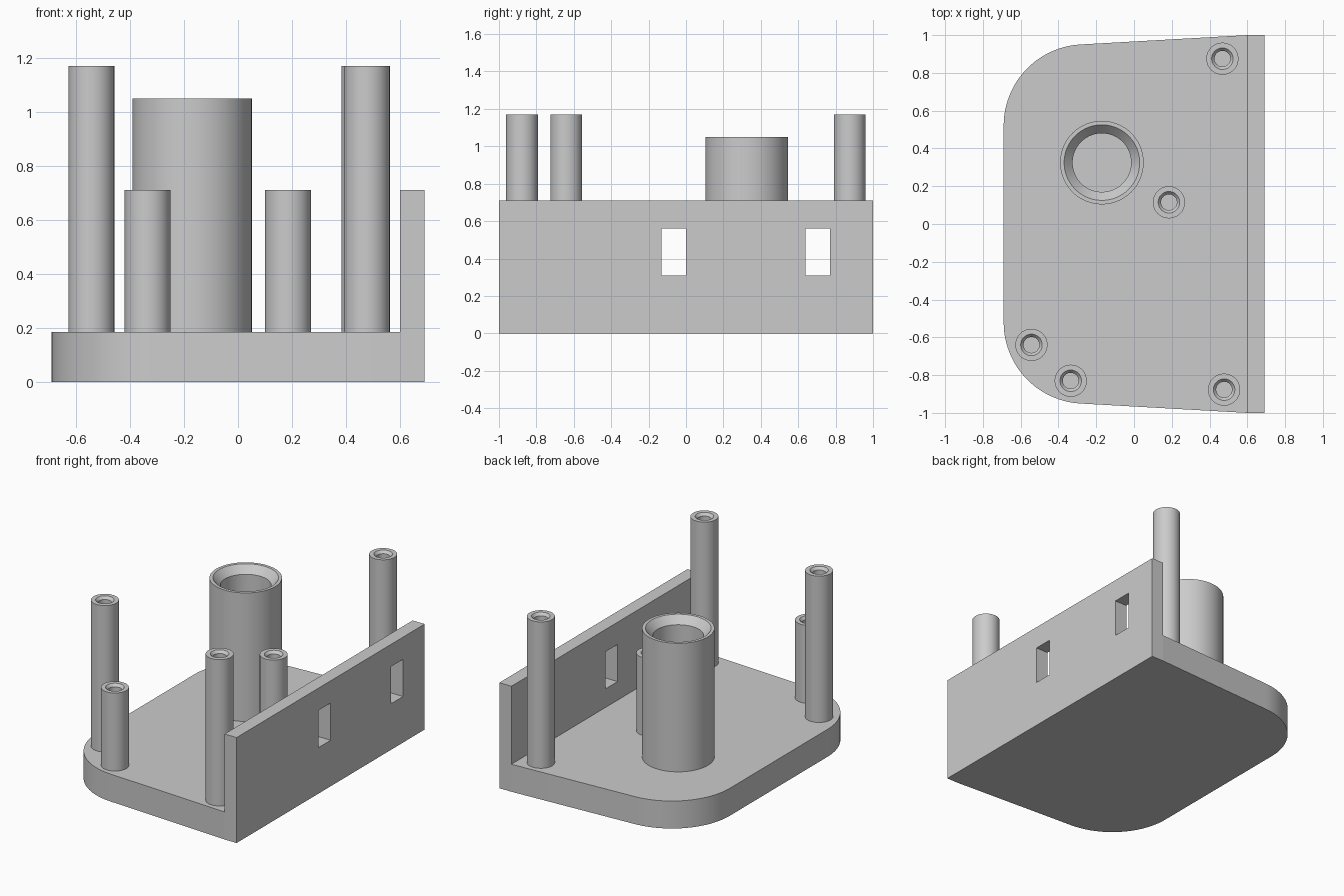
import bpy, bmesh, math

if "Cube" in bpy.data.objects:
    bpy.data.objects.remove(bpy.data.objects["Cube"])

GREY = bpy.data.materials.new("plain_grey")
GREY.diffuse_color = (0.6, 0.6, 0.6, 1)
GREY.use_nodes = True
GREY.node_tree.nodes["Principled BSDF"].inputs["Base Color"].default_value = GREY.diffuse_color
FLOOR = 0.185          # top of the base plate


def finish(bm, name, smooth=True):
    """Turn a bmesh into a named grey object."""
    bmesh.ops.recalc_face_normals(bm, faces=bm.faces)
    mesh = bpy.data.meshes.new(name)
    bm.to_mesh(mesh)
    bm.free()
    mesh.materials.append(GREY)
    ob = bpy.data.objects.new(name, mesh)
    bpy.context.collection.objects.link(ob)
    if smooth:
        bpy.ops.object.select_all(action='DESELECT')
        ob.select_set(True)
        bpy.context.view_layer.objects.active = ob
        bpy.ops.object.shade_smooth_by_angle(angle=math.radians(25))
    return ob


def prism(name, outline, z0, z1, smooth=True):
    """Extrude a flat outline from z0 up to z1."""
    bm = bmesh.new()
    face = bm.faces.new([bm.verts.new((x, y, z0)) for x, y in outline])
    up = bmesh.ops.extrude_face_region(bm, geom=[face])["geom"]
    bmesh.ops.translate(bm, vec=(0, 0, z1 - z0),
                        verts=[v for v in up if isinstance(v, bmesh.types.BMVert)])
    return finish(bm, name, smooth)


def box(name, x0, x1, y0, y1, z0, z1):
    return prism(name, [(x0, y0), (x1, y0), (x1, y1), (x0, y1)], z0, z1, False)


def tube(name, x, y, top, outer, rim, bore, chamfer, sides=64):
    """Hollow round post with a countersunk mouth, rooted in the plate."""
    root = FLOOR - 0.04
    profile = [(outer, root), (outer, top), (rim, top), (bore, top - chamfer), (bore, root)]
    bm = bmesh.new()
    rings = []
    for i in range(sides):
        a = 2 * math.pi * i / sides
        rings.append([bm.verts.new((x + r * math.cos(a), y + r * math.sin(a), z))
                      for r, z in profile])
    n = len(profile)
    for i in range(sides):
        a, b = rings[i], rings[(i + 1) % sides]
        for j in range(n):
            k = (j + 1) % n
            bm.faces.new((a[j], b[j], b[k], a[k]))
    return finish(bm, name)


# Base plate: tapered outline with two large rounded corners
R, CX, CY = 0.43, -0.26, 0.521
lean = math.atan(0.05 / 0.9)
upper = [(0.6, 1.0)]
for i in range(25):
    a = math.pi / 2 + lean + (math.pi / 2 - lean) * i / 24
    upper.append((CX + R * math.cos(a), CY + R * math.sin(a)))
lower = [(x, -y) for x, y in reversed(upper)]
prism("base_plate", upper + lower, 0, FLOOR)

# Upright side wall with two rectangular slots
wall = box("side_wall", 0.6, 0.69, -1, 1, 0, 0.71)
cutters = [box("slot_cutter", 0.5, 0.8, y, y + 0.13, 0.31, 0.56) for y in (-0.13, 0.64)]
for cutter in cutters:
    cutter.hide_render = True
    mod = wall.modifiers.new("slot", 'BOOLEAN')
    mod.operation = 'DIFFERENCE'
    mod.solver = 'EXACT'
    mod.object = cutter
bpy.context.view_layer.update()
cut_mesh = bpy.data.meshes.new_from_object(
    wall.evaluated_get(bpy.context.evaluated_depsgraph_get()))
wall.modifiers.clear()
wall.data = cut_mesh
for cutter in cutters:
    bpy.data.objects.remove(cutter)

# Screw posts: three tall, two short
TALL, SHORT = 1.17, 0.71
for name, x, y, top in (("tall_post_left", -0.543, -0.64, TALL),
                        ("tall_post_front", 0.477, -0.877, TALL),
                        ("tall_post_back", 0.468, 0.875, TALL),
                        ("short_post_front", -0.335, -0.83, SHORT),
                        ("short_post_middle", 0.185, 0.115, SHORT)):
    tube(name, x, y, top, 0.085, 0.057, 0.042, 0.018)

# Wide central sleeve
tube("wide_sleeve", -0.17, 0.325, 1.05, 0.221, 0.2, 0.155, 0.05, 96)
